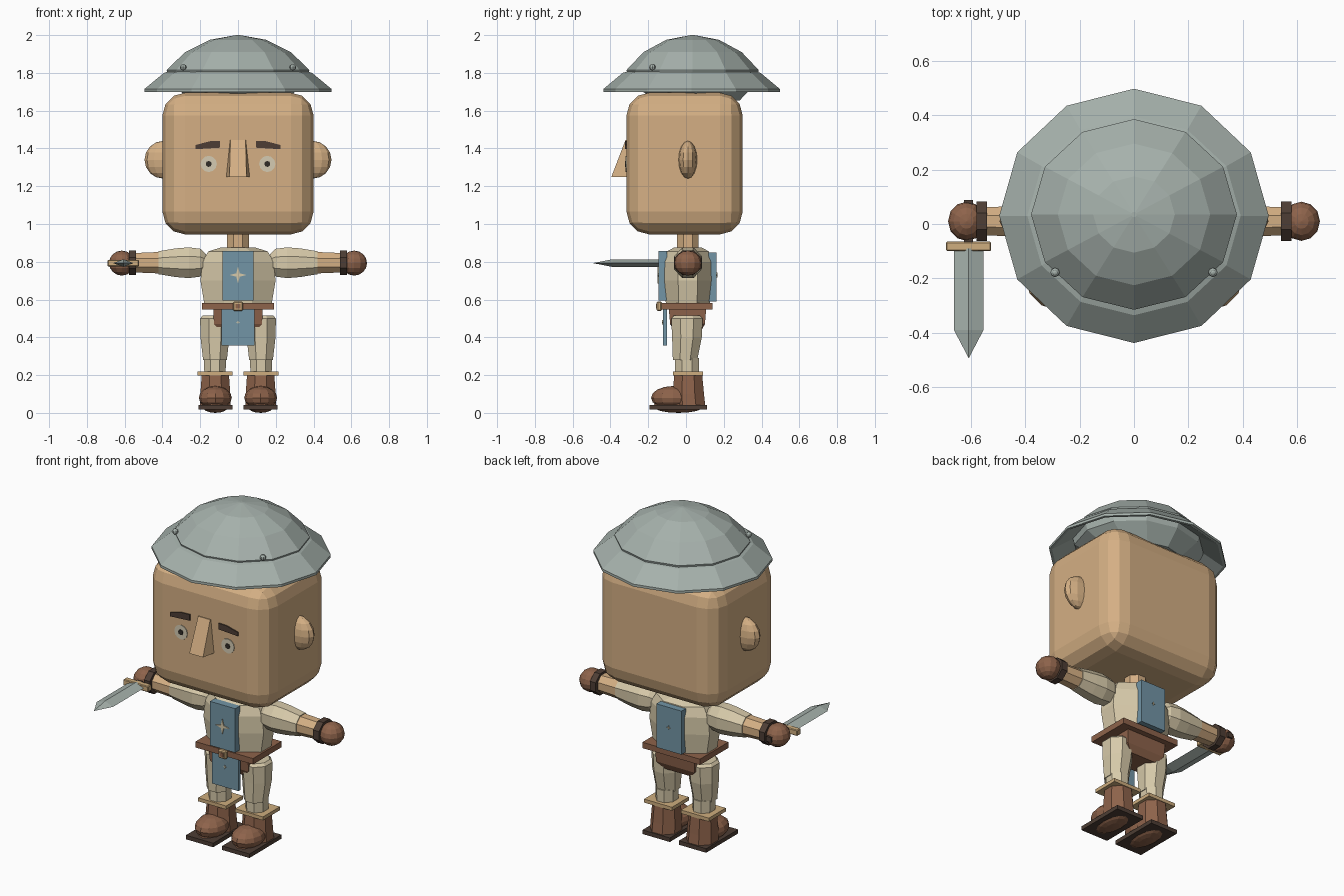
import bpy, bmesh
from math import sin, cos, pi
from mathutils import Matrix, Vector

if "Cube" in bpy.data.objects:
    bpy.data.objects.remove(bpy.data.objects["Cube"])


def material(name, r, g, b):
    m = bpy.data.materials.new(name)
    m.use_nodes = True
    m.diffuse_color = (r, g, b, 1)
    m.node_tree.nodes["Principled BSDF"].inputs["Base Color"].default_value = (r, g, b, 1)
    return m


skin = material("skin", .66, .43, .23)
steel = material("steel", .38, .44, .41)
linen = material("linen", .68, .59, .40)
blue = material("blue cloth", .17, .30, .38)
brown = material("brown leather", .27, .125, .07)
dark = material("dark leather", .075, .048, .035)
tan = material("tan trim", .62, .42, .21)
eye_white = material("eye white", .66, .60, .45)
black = material("pupil black", .03, .025, .02)


def finish(name, bm, mat, bevel=0, segments=1):
    bmesh.ops.recalc_face_normals(bm, faces=bm.faces)
    me = bpy.data.meshes.new(name)
    bm.to_mesh(me)
    bm.free()
    me.materials.append(mat)
    ob = bpy.data.objects.new(name, me)
    bpy.context.collection.objects.link(ob)
    if bevel:
        mod = ob.modifiers.new("Bevel", 'BEVEL')
        mod.width, mod.segments = bevel, segments
    return ob


def box(name, x, y, z, mat, bevel=0, segments=1):
    """Box from (low, high) pairs on each axis."""
    bm = bmesh.new()
    bmesh.ops.create_cube(bm, size=1)
    for v in bm.verts:
        v.co = Vector(p[0] if c < 0 else p[1] for c, p in zip(v.co, (x, y, z)))
    return finish(name, bm, mat, bevel, segments)


def ball(name, centre, radii, mat, u=12, v=8):
    bm = bmesh.new()
    bmesh.ops.create_uvsphere(bm, u_segments=u, v_segments=v, radius=1)
    bmesh.ops.transform(bm, verts=bm.verts,
                        matrix=Matrix.Translation(centre) @ Matrix.Diagonal((*radii, 1)))
    return finish(name, bm, mat)


def loft(name, rings, mat, n=8, cx=0, cy=0, axis="z", turn=.5):
    """Skin rings of (position, radius a, radius b, optional y shift)."""
    bm = bmesh.new()
    loops = []
    for t, ra, rb, *shift in rings:
        loop = []
        for i in range(n):
            a = 2 * pi * (i + turn) / n
            p, q = cx + ra * cos(a), cy + rb * sin(a) + (shift[0] if shift else 0)
            loop.append(bm.verts.new((p, q, t) if axis == "z" else (t, q, p)))
        loops.append(loop)
    for lo, hi in zip(loops, loops[1:]):
        for i in range(n):
            j = (i + 1) % n
            bm.faces.new((lo[i], lo[j], hi[j], hi[i]))
    bm.faces.new(loops[0])
    bm.faces.new(loops[-1])
    return finish(name, bm, mat)


def plate(name, points, y, depth, mat):
    """Flat outline of (x, z) points given thickness along y."""
    bm = bmesh.new()
    face = bm.faces.new([bm.verts.new((px, y, pz)) for px, pz in points])
    out = bmesh.ops.extrude_face_region(bm, geom=[face])
    for v in out["geom"]:
        if isinstance(v, bmesh.types.BMVert):
            v.co.y += depth
    return finish(name, bm, mat)


def disc(x, z, r, n=12):
    return [(x + r * cos(2 * pi * i / n), z + r * sin(2 * pi * i / n)) for i in range(n)]


def star(z, r):
    return [(k * cos(i * pi / 4), z + k * sin(i * pi / 4))
            for i, k in enumerate([r, r * .28] * 4)]


# Helmet: faceted dome over a flared brim, with two rivets
loft("helmet_dome", [(1.655, .24, .22, .03), (1.74, .36, .33), (1.815, .378, .35),
                     (1.91, .28, .26), (1.975, .15, .14), (2, .01, .01)],
     steel, 12, cy=.035, turn=0)
loft("helmet_brim", [(1.78, .36, .33), (1.70, .48, .45), (1.70, .495, .467),
                     (1.715, .495, .467), (1.80, .392, .365), (1.81, .36, .33)],
     steel, 12, cy=.03, turn=0)

# Head, nose and neck
box("head", (-.4, .4), (-.315, .30), (.945, 1.695), skin, .12, 3)
bm = bmesh.new()
low = [bm.verts.new((x, y, 1.25)) for x, y in ((-.065, -.3), (.065, -.3), (.045, -.395), (-.045, -.395))]
top = [bm.verts.new((x, y, 1.445)) for x, y in ((-.045, -.3), (.045, -.3), (.04, -.32), (-.04, -.32))]
for i in range(4):
    j = (i + 1) % 4
    bm.faces.new((low[i], low[j], top[j], top[i]))
bm.faces.new(low)
bm.faces.new(top)
finish("nose", bm, skin)
loft("neck", [(.84, .062, .062), (.96, .062, .062)], skin, cy=.01)

# Torso, hips and belt
loft("torso", [(.56, .19, .125), (.70, .215, .135), (.80, .205, .135),
               (.855, .17, .12), (.875, .10, .08)], linen, 8, cy=.01)
box("belt", (-.19, .19), (-.13, .14), (.548, .583), brown)
loft("hips", [(.43, .13, .10), (.47, .18, .13), (.55, .185, .14)], brown, 4, cy=.008)
box("buckle", (-.026, .026), (-.155, -.128), (.54, .59), tan, .006)
box("buckle_hole", (-.013, .013), (-.158, -.15), (.553, .577), brown)

# Tabard panels with star emblems
box("tabard_front", (-.083, .083), (-.145, -.10), (.595, .858), blue)
box("tabard_back", (-.083, .083), (.12, .162), (.59, .85), blue)
box("tabard_skirt", (-.088, .088), (-.122, -.10), (.358, .55), blue)
plate("front_star", star(.73, .045), -.15, .008, linen)
plate("skirt_star", star(.48, .012), -.126, .008, linen)
plate("back_star", star(.73, .012), .158, .008, linen)

for side, s in (("left", 1), ("right", -1)):
    # Face details
    ball(side + "_ear", (s * .395, .01, 1.34), (.1, .05, .1), skin)
    plate(side + "_eye", disc(s * .155, 1.318, .043), -.319, .008, eye_white)
    plate(side + "_pupil", disc(s * .155, 1.318, .016, 8), -.322, .008, black)
    plate(side + "_brow", [(s * x, z) for x, z in ((.095, 1.44), (.15, 1.438), (.225, 1.418),
                                                   (.225, 1.396), (.095, 1.404))],
          -.322, .009, dark)
    ball(side + "_rivet", (s * .29, -.178, 1.83), (.017, .017, .017), steel, 8, 6)

    # Arm: sleeve, forearm, cuff and fist
    loft(side + "_sleeve", [(s * .17, .05, .05), (s * .20, .08, .07), (s * .26, .088, .08),
                            (s * .33, .082, .075), (s * .42, .066, .066)],
         linen, 8, cx=.795, cy=.01, axis="x")
    loft(side + "_forearm", [(s * .38, .063, .063), (s * .56, .055, .055)], skin, 8,
         cx=.795, cy=.01, axis="x")
    loft(side + "_cuff", [(s * .54, .07, .078), (s * .578, .07, .078)], dark, 8,
         cx=.795, cy=.01, axis="x")
    ball(side + "_hand", (s * .615, .01, .793), (.068, .072, .066), brown)

    # Leg: trousers, boot cuff, boot and sole
    loft(side + "_thigh", [(.28, .068, .07, -.01), (.40, .083, .085), (.50, .085, .09),
                           (.515, .07, .075)], linen, 8, cx=s * .122, cy=.005)
    loft(side + "_shin", [(.19, .06, .068), (.29, .064, .068)], linen, 8, cx=s * .122, cy=.005)
    box(side + "_boot_cuff", (s * .122 - .092, s * .122 + .092), (-.07, .09), (.197, .218), tan)
    loft(side + "_boot_shaft", [(.04, .088, .092, .005), (.10, .086, .09), (.20, .078, .08)],
         brown, 8, cx=s * .12, cy=.012)
    ball(side + "_boot_toe", (s * .12, -.07, .08), (.087, .115, .062), brown)
    ball(side + "_boot_bottom", (s * .12, -.04, .035), (.07, .135, .035), brown)
    box(side + "_sole", (s * .12 - .09, s * .12 + .09), (-.192, .11), (.018, .042), dark)

# Sword: grip through the right fist, guard and ridged blade
box("sword_grip", (-.624, -.592), (-.08, .088), (.778, .808), dark)
box("sword_guard", (-.69, -.525), (-.10, -.065), (.775, .81), tan, .004)
bm = bmesh.new()
sections = [[bm.verts.new((-.607 + dx, y, .793 + dz))
             for dx, dz in ((-.054, 0), (0, -.02), (.054, 0), (0, .02))]
            for y in (-.09, -.39)]
tip = bm.verts.new((-.607, -.493, .793))
for i in range(4):
    j = (i + 1) % 4
    bm.faces.new((sections[0][i], sections[0][j], sections[1][j], sections[1][i]))
    bm.faces.new((sections[1][i], sections[1][j], tip))
bm.faces.new(sections[0])
finish("sword_blade", bm, steel)
